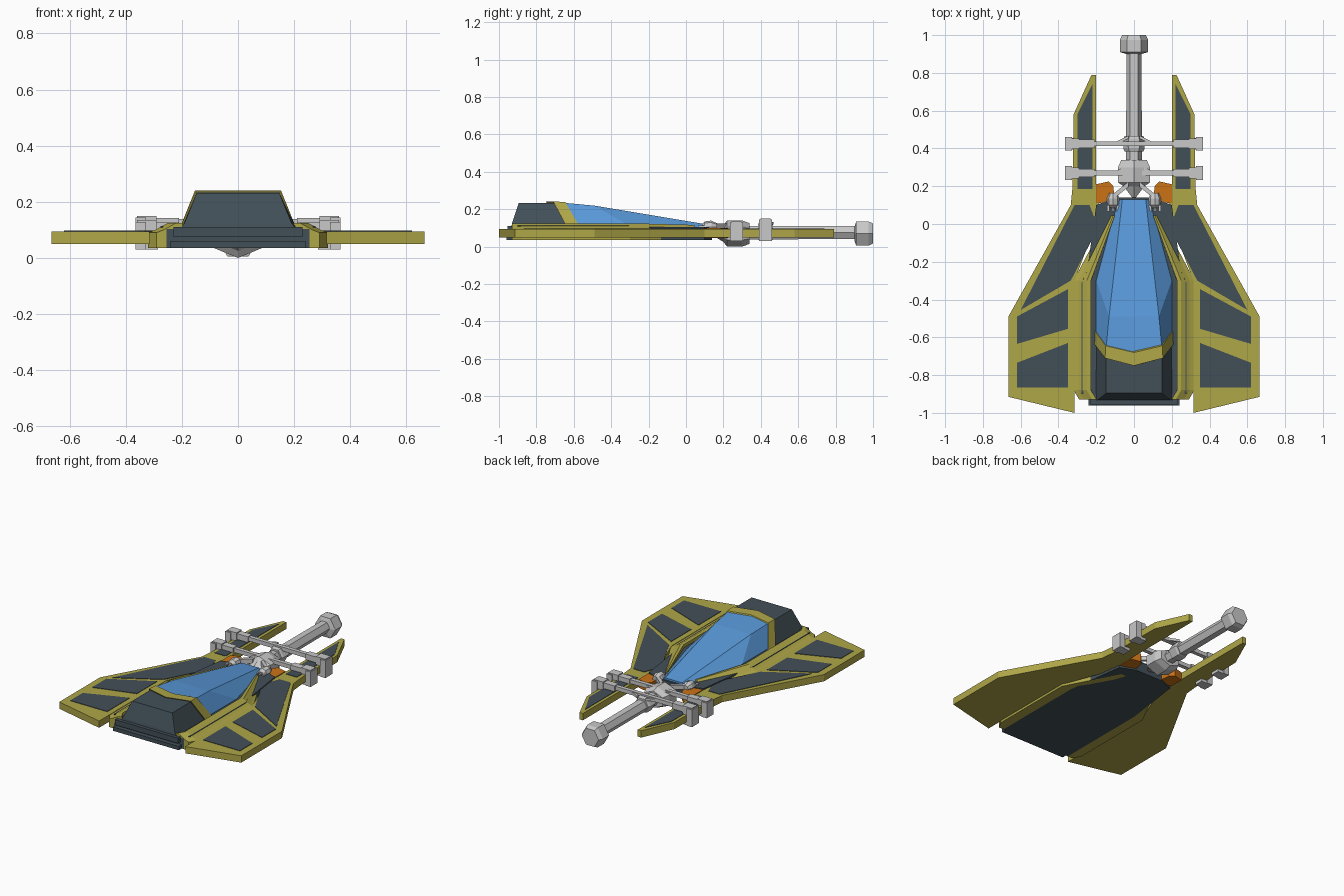
import bpy, bmesh, math

cube = bpy.data.objects.get("Cube")
if cube:
    bpy.data.objects.remove(cube, do_unlink=True)


def material(name, rgb):
    m = bpy.data.materials.new(name)
    m.use_nodes = True
    m.diffuse_color = (*rgb, 1)
    m.node_tree.nodes["Principled BSDF"].inputs["Base Color"].default_value = (*rgb, 1)
    return m


YELLOW = material("olive yellow", (.43, .385, .065))
SLATE = material("dark slate", (.055, .08, .097))
BLUE = material("glass blue", (.1, .32, .70))
ORANGE = material("burnt orange", (.60, .17, .008))
GREY = material("light grey", (.58, .58, .58))


def finish(name, bm, mat, mirror=False):
    bmesh.ops.recalc_face_normals(bm, faces=bm.faces)
    mesh = bpy.data.meshes.new(name)
    bm.to_mesh(mesh)
    bm.free()
    mesh.materials.append(mat)
    ob = bpy.data.objects.new(name, mesh)
    bpy.context.collection.objects.link(ob)
    if mirror:
        ob.modifiers.new("Mirror", "MIRROR").use_mirror_merge = False
    return ob


def loft(name, rings, mat, mirror=False):
    """Skin a list of equal-length rings and cap both ends."""
    bm = bmesh.new()
    loops = [[bm.verts.new(p) for p in ring] for ring in rings]
    n = len(loops[0])
    for a, b in zip(loops, loops[1:]):
        for i in range(n):
            j = (i + 1) % n
            bm.faces.new((a[i], a[j], b[j], b[i]))
    bm.faces.new(loops[0])
    bm.faces.new(loops[-1])
    return finish(name, bm, mat, mirror)


def slab(name, outline, z0, z1, mat, mirror=True):
    return loft(name, [[(x, y, z) for x, y in outline] for z in (z0, z1)], mat, mirror)


def box(name, x0, x1, y0, y1, z0, z1, mat, mirror=False):
    return slab(name, [(x0, y0), (x1, y0), (x1, y1), (x0, y1)], z0, z1, mat, mirror)


def turned(name, profile, z, mat, sides=6, phase=0.0, sx=1.0, x=0.0, mirror=False):
    """Faceted body along y from (y, radius) pairs."""
    angles = [phase + math.tau * i / sides for i in range(sides)]
    rings = [[(x + r * sx * math.cos(a), y, z + r * math.sin(a)) for a in angles]
             for y, r in profile]
    return loft(name, rings, mat, mirror)


def rod(name, start, end, r, mat):
    """Square mirrored rod between two points that differ mostly in x."""
    rings = [[(p[0], p[1] + a, p[2] + b) for a, b in ((-r, -r), (r, -r), (r, r), (-r, r))]
             for p in (start, end)]
    return loft(name, rings, mat, True)


# Wings with forward prongs
slab("wing", [(.315, -1), (.665, -.915), (.665, -.49), (.335, .1), (.325, .2), (.32, .58),
              (.225, .79), (.2, .79), (.2, .13), (.17, .08), (.315, -.3)], .05, .095, YELLOW)

# Dark panels set in the wings
panels = {
    "front": [(.315, .1), (.235, .1), (.19, -.02), (.335, -.3), (.6, -.455)],
    "middle": [(.62, -.49), (.35, -.345), (.35, -.555), (.62, -.635)],
    "rear": [(.35, -.63), (.62, -.735), (.62, -.865), (.35, -.865)],
    "prong": [(.3, .185), (.22, .185), (.22, .74), (.3, .58)],
}
for key, outline in panels.items():
    slab(key + "_wing_panel", outline, .094, .098, SLATE)

# Hull between the wings
hull = [(.255, -.93), (.255, -.3), (.2, .1), (.1, .14)]
slab("hull", hull + [(-x, y) for x, y in reversed(hull)], .035, .104, SLATE, False)
box("tail_lower_plate", -.24, .24, -.96, -.9, .035, .06, SLATE)
box("tail_upper_plate", -.23, .23, -.955, -.9, .075, .11, SLATE)

# Side rails, straight then converging to the tip
section = [(.32, .035), (.32, .09), (.295, .1), (.25, .125), (.228, .125), (.225, .035)]
rear = [(x - .03, -.93, z) for x, z in section]
straight = [[(x, y, z) for x, z in section] for y in (-.88, -.3)]
tip = [(.1 + (x - .225) * .4, .045, .035 + (z - .035) * .9) for x, z in section]
loft("side_rail", [rear] + straight + [tip], YELLOW, True)
groove = [(x, y) for x, y in ((.277, -.9), (.277, -.31), (.114, .04), (.108, .035),
                              (.268, -.32), (.268, -.9))]
slab("rail_groove", groove, .108, .113, SLATE)


# Cabin sections: base, shoulder and ridge points on one side
def cabin_ring(base, shoulder, ridge_y):
    half = [base, shoulder, (.001, ridge_y, shoulder[2])]
    return half + [(-x, y, z) for x, y, z in reversed(half)]


loft("rear_cabin", [cabin_ring((.21, -.935, .1), (.19, -.93, .125), -.93),
                    cabin_ring((.203, -.92, .1), (.147, -.895, .232), -.895),
                    cabin_ring((.2, -.62, .1), (.147, -.69, .233), -.72)], SLATE)
loft("canopy_frame", [cabin_ring((.21, -.635, .1), (.153, -.71, .241), -.75),
                      cabin_ring((.207, -.565, .1), (.15, -.645, .239), -.68)], YELLOW)
loft("canopy_glass", [cabin_ring((.2, -.58, .11), (.148, -.66, .235), -.69),
                      cabin_ring((.2, -.3, .11), (.132, -.49, .219), -.49),
                      cabin_ring((.085, .13, .1), (.062, .13, .116), .13)], BLUE)

# Orange nozzles beside the nose
slab("nozzle", [(.1, .12), (.11, .2), (.135, .225), (.2, .21), (.2, .11)], .045, .1, ORANGE)

# Gun
turned("gun_barrel", [(.3, .042), (.92, .04)], .075, GREY)
turned("gun_muzzle", [(.9, .04), (.91, .075), (.975, .075), (1, .062)], .07, GREY)
turned("gun_body", [(.14, .008), (.2, .045), (.22, .07), (.3, .07), (.34, .055)], .07, GREY,
       phase=math.pi / 6, sx=1.4)
turned("barrel_collar", [(.385, .05), (.4, .056), (.45, .056), (.465, .05)], .08, GREY)

# Cross bars with clamps gripping the prongs
for label, y, top in (("rear", .27, .135), ("front", .425, .15)):
    z = top - .025
    box(label + "_cross_bar", -.32, .32, y - .013, y + .013, z - .013, z + .013, GREY)
    box(label + "_bar_sleeve", .21, .31, y - .022, y + .022, z - .02, z + .018, GREY, True)
    box(label + "_clamp_top", .29, .36, y - .028, y + .028, .096, top, GREY, True)
    box(label + "_clamp_side", .328, .366, y - .036, y + .036, .03, top - .006, GREY, True)
    box(label + "_clamp_bottom", .285, .366, y - .03, y + .03, .03, .049, GREY, True)
    rod(label + "_bar_brace", (.03, y + .035, z), (.1, y, z), .008, GREY)

# Claw joints holding the gun to the nose
turned("claw_joint", [(.085, .014), (.1, .03), (.135, .034), (.165, .02)], .105, GREY,
       sides=8, x=.11, mirror=True)
rod("claw_arm", (.03, .21, .11), (.11, .145, .11), .014, GREY)
for i, dx in enumerate((-.025, 0, .025)):
    box("claw_finger_%d" % (i + 1), .105 + dx, .117 + dx, .065, .1, .095, .112, GREY, True)
